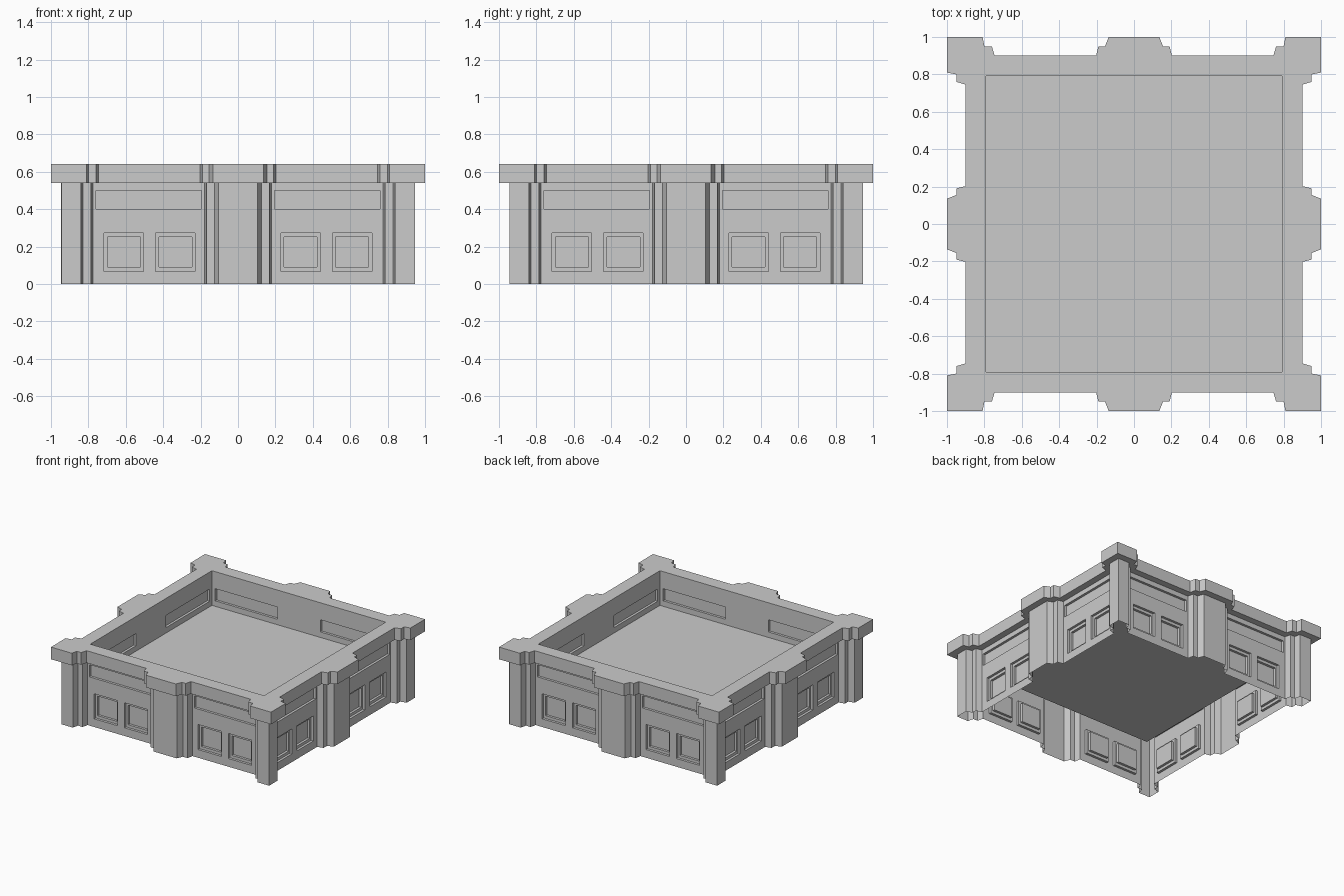
import bpy, bmesh
from math import pi
from mathutils import Matrix, Vector

if "Cube" in bpy.data.objects:
    bpy.data.objects.remove(bpy.data.objects["Cube"])

FLOOR, EAVE, TOP = 0.355, 0.54, 0.64
INNER = 0.79


def make_object(name, faces, turns=4):
    """Build a mesh from one side's faces, repeated around the square."""
    bm = bmesh.new()
    for k in range(turns):
        rot = Matrix.Rotation(k * pi / 2, 3, 'Z')
        for f in faces:
            bm.faces.new([bm.verts.new(rot @ Vector(p)) for p in f])
    bmesh.ops.remove_doubles(bm, verts=bm.verts, dist=0.0005)
    me = bpy.data.meshes.new(name)
    bm.to_mesh(me)
    bm.free()
    ob = bpy.data.objects.new(name, me)
    bpy.context.collection.objects.link(ob)
    return ob


def relief(y, x0, x1, z0, z1, panels):
    """Flat wall facing -y with stepped rectangular recesses."""
    xs = sorted({x0, x1, *[v for p in panels for v in p[:2]]})
    zs = sorted({z0, z1, *[v for p in panels for v in p[2:4]]})

    def depth(i, j):
        cx, cz = (xs[i] + xs[i + 1]) / 2, (zs[j] + zs[j + 1]) / 2
        return y + sum(p[4] for p in panels
                       if p[0] < cx < p[1] and p[2] < cz < p[3])

    faces = []
    for i in range(len(xs) - 1):
        for j in range(len(zs) - 1):
            a, b, c, d = xs[i], xs[i + 1], zs[j], zs[j + 1]
            e = depth(i, j)
            faces.append([(a, e, c), (b, e, c), (b, e, d), (a, e, d)])
            if i < len(xs) - 2 and depth(i + 1, j) != e:
                g = depth(i + 1, j)
                faces.append([(b, e, c), (b, g, c), (b, g, d), (b, e, d)])
            if j < len(zs) - 2 and depth(i, j + 1) != e:
                g = depth(i, j + 1)
                faces.append([(a, e, d), (b, e, d), (b, g, d), (a, g, d)])
    return faces


def mirrored(half):
    return half + [(-x, y) for x, y in reversed(half)]


def strip(low, high, zl, zh):
    return [[(*low[i], zl), (*low[i + 1], zl), (*high[i + 1], zh), (*high[i], zh)]
            for i in range(len(low) - 1)]


# Plan outlines of one side: corner pier, stepped recess, centre pier
slab = mirrored([(-1, -1), (-0.81, -1), (-0.80, -0.95), (-0.76, -0.95),
                 (-0.745, -0.90), (-0.203, -0.90), (-0.19, -0.95),
                 (-0.155, -0.95), (-0.135, -1)])
wall = mirrored([(-0.945, -0.945), (-0.84, -0.945), (-0.828, -0.895),
                 (-0.787, -0.895), (-0.775, -0.845), (-0.178, -0.845),
                 (-0.168, -0.895), (-0.125, -0.895), (-0.105, -0.945)])

# Recesses: x range, z range, depth
long_panels = [(-0.76, -0.195, 0.40, 0.50, 0.02), (0.195, 0.76, 0.40, 0.50, 0.02)]
windows = []
for cx in (-0.61, -0.335, 0.335, 0.61):
    windows += [(cx - 0.106, cx + 0.106, 0.067, 0.273, 0.02),
                (cx - 0.088, cx + 0.088, 0.09, 0.25, 0.02)]

# Outer walls: piers as plain strips, bays with windows and panels
faces = strip(wall, wall, 0, EAVE)
faces = [f for f in faces if abs(f[0][0] - f[1][0]) < 0.5]
for a, b in ((-0.775, -0.178), (0.178, 0.775)):
    faces += relief(-0.845, a, b, 0, EAVE,
                    [p for p in long_panels + windows if a < p[0] < b])
make_object("outer_walls", faces)

# Overhanging coping: underside, rim and top ring
top = [(x, y, TOP) for x, y in slab] + [(INNER, -INNER, TOP), (-INNER, -INNER, TOP)]
make_object("coping", strip(slab, slab, EAVE, TOP)
            + strip(slab, wall, EAVE, EAVE)[::1] and
            [f[::-1] for f in strip(slab, wall, EAVE, EAVE)]
            + strip(slab, slab, EAVE, TOP) + [top])

# Inside of the parapet with long recessed panels
make_object("inner_walls", relief(INNER, -INNER, INNER, FLOOR, TOP, long_panels))

# Roof floor
make_object("roof_floor", [[(-INNER, -INNER, FLOOR), (INNER, -INNER, FLOOR),
                            (INNER, INNER, FLOOR), (-INNER, INNER, FLOOR)]], turns=1)
